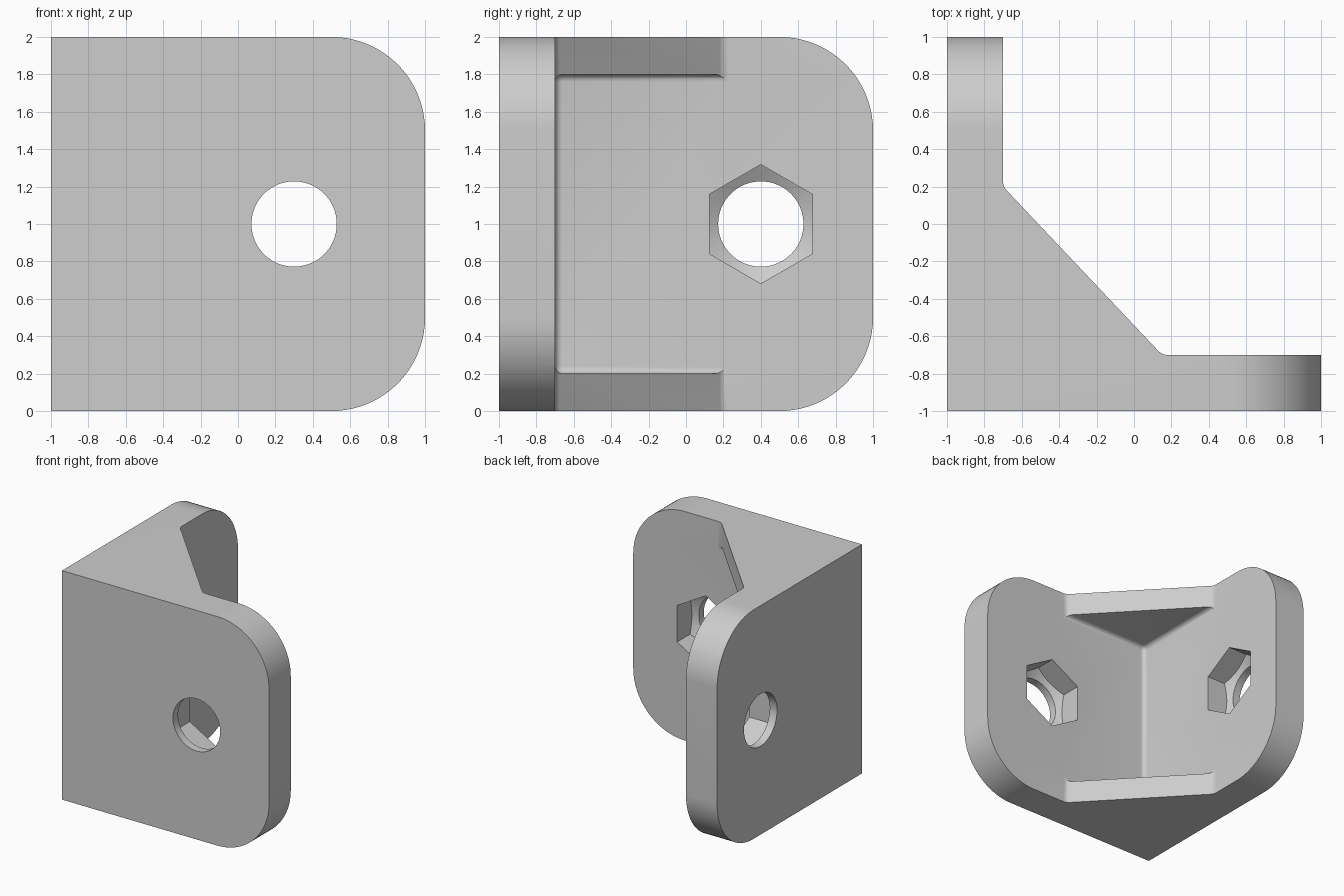
import bpy, bmesh, math
from mathutils import Vector, Matrix

if "Cube" in bpy.data.objects:
    bpy.data.objects.remove(bpy.data.objects["Cube"])


def finish(bm, name):
    bmesh.ops.recalc_face_normals(bm, faces=bm.faces[:])
    mesh = bpy.data.meshes.new(name)
    bm.to_mesh(mesh)
    bm.free()
    ob = bpy.data.objects.new(name, mesh)
    bpy.context.collection.objects.link(ob)
    return ob


def rounded(corners, steps=20):
    """Outline from (u, v, radius) corners, with an arc wherever radius > 0."""
    out = []
    for i, (u, v, r) in enumerate(corners):
        p = Vector((u, v))
        if r == 0:
            out.append(p)
            continue
        a = (Vector(corners[i - 1][:2]) - p).normalized()
        b = (Vector(corners[(i + 1) % len(corners)][:2]) - p).normalized()
        half = a.angle(b) / 2
        t = r / math.tan(half)
        c = p + (a + b).normalized() * r / math.sin(half)
        start, end = p + a * t - c, p + b * t - c
        sweep = math.pi - 2 * half
        for k in range(steps + 1):
            f = k / steps
            out.append(c + (start * math.sin((1 - f) * sweep)
                            + end * math.sin(f * sweep)) / math.sin(sweep))
    return out


def prism(name, outline, lo, hi, place):
    """Extrude an outline; place maps (u, v, depth) to a position."""
    bm = bmesh.new()
    rings = [[bm.verts.new(place(u, v, d)) for u, v in outline] for d in (lo, hi)]
    n = len(outline)
    for ring in rings:
        bm.faces.new(ring)
    for i in range(n):
        j = (i + 1) % n
        bm.faces.new((rings[0][i], rings[0][j], rings[1][j], rings[1][i]))
    return finish(bm, name)


def lathe(name, profile, sides):
    """Solid of revolution about z from (radius, height) points."""
    bm = bmesh.new()
    angles = [2 * math.pi * k / sides for k in range(sides)]
    rings = [[bm.verts.new((r * math.cos(a), r * math.sin(a), h)) for a in angles]
             for r, h in profile]
    bm.faces.new(rings[0])
    bm.faces.new(rings[-1])
    for low, high in zip(rings, rings[1:]):
        for i in range(sides):
            j = (i + 1) % sides
            bm.faces.new((low[i], low[j], high[j], high[i]))
    return finish(bm, name)


def combine(ob, tool, operation):
    """Apply a boolean and remove the tool object."""
    mod = ob.modifiers.new("cut", 'BOOLEAN')
    mod.object, mod.operation, mod.solver = tool, operation, 'EXACT'
    deps = bpy.context.evaluated_depsgraph_get()
    mesh = bpy.data.meshes.new_from_object(ob.evaluated_get(deps))
    ob.modifiers.clear()
    ob.data = mesh
    bpy.data.objects.remove(tool)


WALL = -0.7     # inner face of both walls
FILLET = 0.04

# Block with the free ends of both walls rounded
side = rounded([(-1, 0, 0), (1, 0, 0.5), (1, 2, 0.5), (-1, 2, 0)])
bracket = prism("corner_bracket", side, -1, 1, lambda u, v, d: (u, d, v))
round_end = rounded([(-1.2, 0, 0), (1, 0, 0.5), (1, 2, 0.5), (-1.2, 2, 0)])
combine(bracket, prism("end_round", round_end, -1.2, 1.2,
                       lambda u, v, d: (d, u, v)), 'INTERSECT')

# Open space beyond the sloping gusset edge
open_side = rounded([(WALL, 2, 0), (WALL, 0.2, 0.07), (0.15, WALL, 0.07),
                     (2, WALL, 0), (2, 2, 0)], 6)
combine(bracket, prism("open_side", open_side, -0.5, 2.5,
                       lambda u, v, d: (u, v, d)), 'DIFFERENCE')

# Filleted pocket between the top and bottom gussets
bm = bmesh.new()
bmesh.ops.create_cube(bm, size=1)
bmesh.ops.transform(bm, verts=bm.verts[:],
                    matrix=Matrix.Translation((WALL + 1.4, WALL + 1.4, 1))
                    @ Matrix.Diagonal((2.8, 2.8, 1.6, 1)))
bmesh.ops.bevel(bm, geom=bm.edges[:], offset=FILLET, segments=6, profile=0.5,
                affect='EDGES')
combine(bracket, finish(bm, "pocket"), 'DIFFERENCE')

# Bolt holes with hexagonal nut recesses and a coned seat
front = Matrix(((0, 1, 0, 0.3), (0, 0, 1, -1), (1, 0, 0, 1), (0, 0, 0, 1)))
left = Matrix(((0, 0, 1, -1), (0, -1, 0, 0.4), (1, 0, 0, 1), (0, 0, 0, 1)))
for place in (front, left):
    hole = lathe("bolt_hole", [(0.228, -0.1), (0.228, 0.07), (0.38, 0.158),
                               (0.38, 0.36)], 72)
    nut = lathe("nut_recess", [(0.318, -0.2), (0.318, 0.35)], 6)
    combine(hole, nut, 'INTERSECT')
    hole.data.transform(place)
    combine(bracket, hole, 'DIFFERENCE')

# Grey finish and smooth rounded areas
grey = bpy.data.materials.new("light_grey")
grey.diffuse_color = (0.61, 0.61, 0.61, 1)
grey.use_nodes = True
grey.node_tree.nodes["Principled BSDF"].inputs["Base Color"].default_value = grey.diffuse_color
bracket.data.materials.clear()
bracket.data.materials.append(grey)
for poly in bracket.data.polygons:
    poly.material_index = 0
bpy.context.view_layer.objects.active = bracket
bracket.select_set(True)
bpy.ops.object.shade_smooth_by_angle(angle=math.radians(30))
